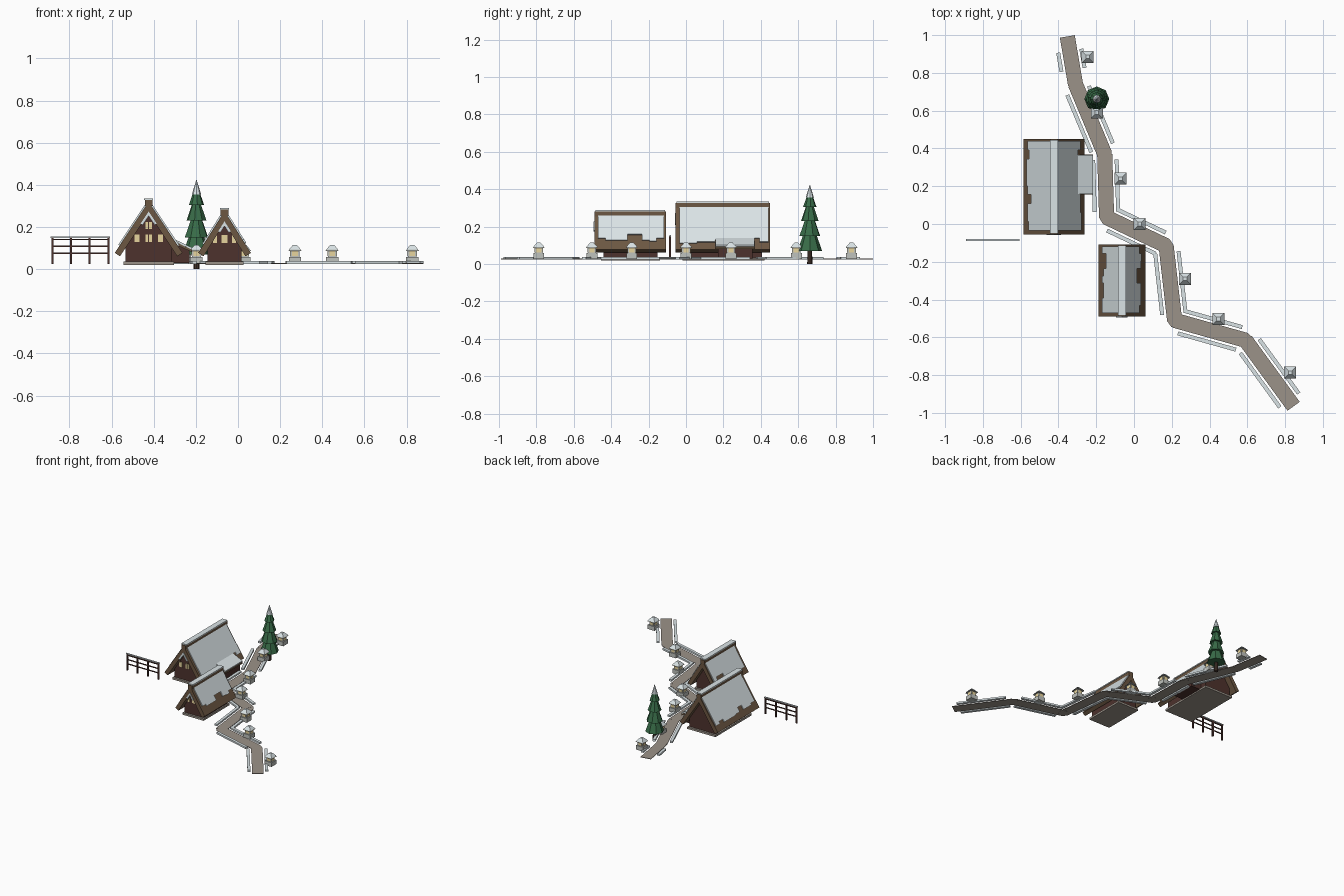
import bpy, bmesh, math
from mathutils import Matrix, Vector

cube = bpy.data.objects.get("Cube")
if cube:
    bpy.data.objects.remove(cube)


def material(name, r, g, b):
    m = bpy.data.materials.new(name)
    m.use_nodes = True
    m.diffuse_color = (r, g, b, 1)
    m.node_tree.nodes["Principled BSDF"].inputs["Base Color"].default_value = (r, g, b, 1)
    return m


WALL = material("dark red brown wood", 0.075, 0.032, 0.026)
TRIM = material("weathered brown wood", 0.15, 0.095, 0.055)
SNOW = material("snow", 0.70, 0.77, 0.79)
STONE = material("light stone", 0.52, 0.54, 0.51)
PATH = material("path stone", 0.33, 0.29, 0.25)
GLOW = material("warm window", 0.80, 0.66, 0.34)
GREEN = material("pine green", 0.04, 0.15, 0.065)
BARK = material("bark", 0.06, 0.035, 0.025)


def finish(name, bm, mat):
    bmesh.ops.recalc_face_normals(bm, faces=bm.faces)
    me = bpy.data.meshes.new(name)
    bm.to_mesh(me)
    bm.free()
    me.materials.append(mat)
    ob = bpy.data.objects.new(name, me)
    bpy.context.collection.objects.link(ob)
    return ob


def box(name, x, y, z, sx, sy, sz, mat, turn=0):
    """Box centred on x, y with its bottom at z."""
    bm = bmesh.new()
    bmesh.ops.create_cube(bm, size=1)
    m = Matrix.Translation((x, y, z + sz / 2)) @ Matrix.Rotation(turn, 4, 'Z')
    bm.transform(m @ Matrix.Diagonal((sx, sy, sz, 1)))
    return finish(name, bm, mat)


def cone(name, x, y, z, r1, r2, h, sides, mat, turn=0):
    bm = bmesh.new()
    bmesh.ops.create_cone(bm, cap_ends=True, segments=sides, radius1=r1, radius2=r2, depth=h)
    bm.transform(Matrix.Translation((x, y, z + h / 2)) @ Matrix.Rotation(turn, 4, 'Z'))
    return finish(name, bm, mat)


def prism(name, profile, y0, y1, mat):
    """Profile of (x, z) points drawn out along y."""
    bm = bmesh.new()
    face = bm.faces.new([bm.verts.new((x, y0, z)) for x, z in profile])
    ext = bmesh.ops.extrude_face_region(bm, geom=[face])
    verts = [v for v in ext["geom"] if isinstance(v, bmesh.types.BMVert)]
    bmesh.ops.translate(bm, verts=verts, vec=(0, y1 - y0, 0))
    return finish(name, bm, mat)


def slope_sheet(name, cx, side, top, eave, t0, t1, low, high, y0, y1, mat):
    """Sheet along one roof slope, from t0 to t1 of its length, low to high off its surface."""
    d = Vector((eave[0] - top[0], eave[1] - top[1]))
    n = Vector((-d.y, d.x)).normalized()
    a, b = Vector(top) + d * t0, Vector(top) + d * t1
    pts = [a + n * low, b + n * low, b + n * high, a + n * high]
    # trim the ridge end to the centre plane
    if t0 == 0:
        steep = d.y / d.x
        for i in (0, 3):
            pts[i] = Vector((0, pts[i].y - steep * pts[i].x))
    return prism(name, [(cx + side * p.x, p.y) for p in pts], y0, y1, mat)


def house(name, cx, y0, y1, half, ridge, wall_half, edges):
    """A-frame house with ragged snow; edges lists the snow lengths on each slope."""
    eave = 0.077
    top, low = (0, ridge), (half, eave)
    steep = (ridge - eave) / half
    thick = 0.03
    inner = ridge - thick * math.hypot(1, steep)
    wy0, wy1 = y0 + 0.05, y1 - 0.045
    # foundation and walls
    box(name + "_foundation", cx, (wy0 + wy1) / 2, 0.02, wall_half * 2 + 0.02,
        wy1 - wy0 + 0.03, 0.015, PATH)
    shoulder = inner - steep * wall_half
    prism(name + "_walls", [(cx - wall_half, 0.035), (cx + wall_half, 0.035),
          (cx + wall_half, shoulder), (cx, inner), (cx - wall_half, shoulder)], wy0, wy1, WALL)
    for side, lengths in zip((-1, 1), edges):
        label = name + ("_right" if side < 0 else "_left")
        slope_sheet(label + "_roof", cx, side, top, low, 0, 1, -thick, 0, y0, y1, TRIM)
        # snow sheet in strips of different length
        step = (y1 - y0 - 0.03) / len(lengths)
        for i, t in enumerate(lengths):
            s = y0 + 0.02 + i * step
            slope_sheet(label + "_roof_snow", cx, side, top, low, 0, t, 0, 0.007,
                        s, s + step, SNOW)
        # snow chevron under the gable peak
        slope_sheet(label + "_gable_snow", cx, side, (0, inner + 0.008),
                    (half, inner + 0.008 - steep * half), 0, 0.24, -0.012, 0,
                    y0 - 0.004, y0 + 0.004, SNOW)
    # ridge beam with a snow cap
    mid = (y0 + y1) / 2
    box(name + "_ridge_beam", cx, mid, ridge - 0.02, 0.036, y1 - y0, 0.027, TRIM)
    box(name + "_ridge_snow", cx, mid, ridge + 0.007, 0.042, y1 - y0 - 0.01, 0.008, SNOW)
    return wy0


def window(name, x, y, z, w, h):
    box(name, x, y - 0.002, z, w, 0.006, h, GLOW)


# large house
front = house("large_house", -0.424, -0.055, 0.45, 0.161, 0.32, 0.11,
              [[.8, .84, .84, .72, .84, .86, .86, .86, .78, .84],
               [.87, .87, .84, .84, .8, .8, .8, .76, .76, .84]])
for dx in (-0.056, -0.009, 0.009, 0.056):
    window("large_house_window", -0.424 + dx, front, 0.128, 0.024 if abs(dx) > .02 else 0.014, 0.036)
for dx in (-0.009, 0.009):
    window("large_house_upper_window", -0.424 + dx, front, 0.19, 0.014, 0.034)

# lean-to porch on the large house
prism("porch_walls", [(-0.34, 0.03), (-0.23, 0.03), (-0.23, 0.088), (-0.34, 0.14)],
      0.17, 0.355, WALL)
prism("porch_roof", [(-0.33, 0.132), (-0.218, 0.08), (-0.218, 0.092), (-0.33, 0.144)],
      0.155, 0.368, TRIM)
prism("porch_snow", [(-0.32, 0.14), (-0.22, 0.093), (-0.218, 0.102), (-0.31, 0.146)],
      0.158, 0.365, SNOW)

# small house
front = house("small_house", -0.064, -0.49, -0.108, 0.125, 0.275, 0.08,
              [[.8, .8, .74, .74, .8, .74, .62, .62, .8],
               [.7, .76, .76, .76, .6, .6, .76, .78, .7]])
for dx in (-0.045, 0, 0.045):
    window("small_house_window", -0.064 + dx, front, 0.125, 0.018 if dx else 0.028, 0.036)

# winding path with snow banks on both sides
route = [Vector(p) for p in ((-.353, .993), (-.31, .74), (-.155, .37), (-.145, .035),
                             (.17, -.115), (.215, -.51), (.59, -.615), (.845, -.965))]
for a, b in zip(route, route[1:]):
    d = b - a
    turn = math.atan2(d.y, d.x)
    mid = (a + b) / 2
    n = Vector((-d.y, d.x)).normalized()
    box("path_segment", mid.x, mid.y, 0.025, d.length, 0.08, 0.004, PATH, turn)
    cone("path_corner", b.x, b.y, 0.0245, 0.04, 0.04, 0.004, 6, PATH, turn) if b != route[-1] else None
    for side in (-1, 1):
        p = mid + n * side * 0.062
        length = d.length * (0.4 if a == route[0] else 0.82)
        box("snow_bank", p.x, p.y, 0.025, length, 0.021, 0.013, SNOW, turn)

# stone lanterns
for x, y in ((-.245, .885), (-.197, .59), (-.072, .24), (.03, 0), (.27, -.29),
             (.447, -.503), (.827, -.787)):
    box("lantern_base", x, y, 0.026, 0.058, 0.058, 0.032, STONE)
    box("lantern_box", x, y, 0.058, 0.042, 0.042, 0.032, STONE)
    box("lantern_glow_front_back", x, y, 0.062, 0.028, 0.046, 0.024, GLOW)
    box("lantern_glow_sides", x, y, 0.062, 0.046, 0.028, 0.024, GLOW)
    cone("lantern_roof", x, y, 0.086, 0.045, 0.018, 0.02, 4, STONE, math.pi / 4)
    cone("lantern_snow", x, y, 0.092, 0.041, 0.014, 0.022, 4, SNOW, math.pi / 4)

# pine tree
tx, ty = -0.197, 0.662
cone("tree_trunk", tx, ty, 0, 0.014, 0.011, 0.12, 8, BARK)
for i, (z, r, r2, h) in enumerate(((.07, .066, .027, .11), (.15, .058, .022, .1),
                                   (.23, .048, .017, .09), (.305, .036, .01, .075))):
    cone("tree_tier", tx, ty, z, r, r2, h, 8, GREEN, i * 0.3)
cone("tree_snow_tip", tx, ty, 0.355, 0.022, 0.001, 0.068, 8, SNOW)

# fence
for x in (-0.88, -0.793, -0.704, -0.614):
    box("fence_post", x, -0.085, 0.025, 0.01, 0.01, 0.125, WALL)
for z in (0.071, 0.104, 0.137):
    box("fence_rail", -0.748, -0.085, z, 0.276, 0.006, 0.007, WALL)
box("fence_snow", -0.748, -0.085, 0.148, 0.282, 0.009, 0.007, SNOW)
